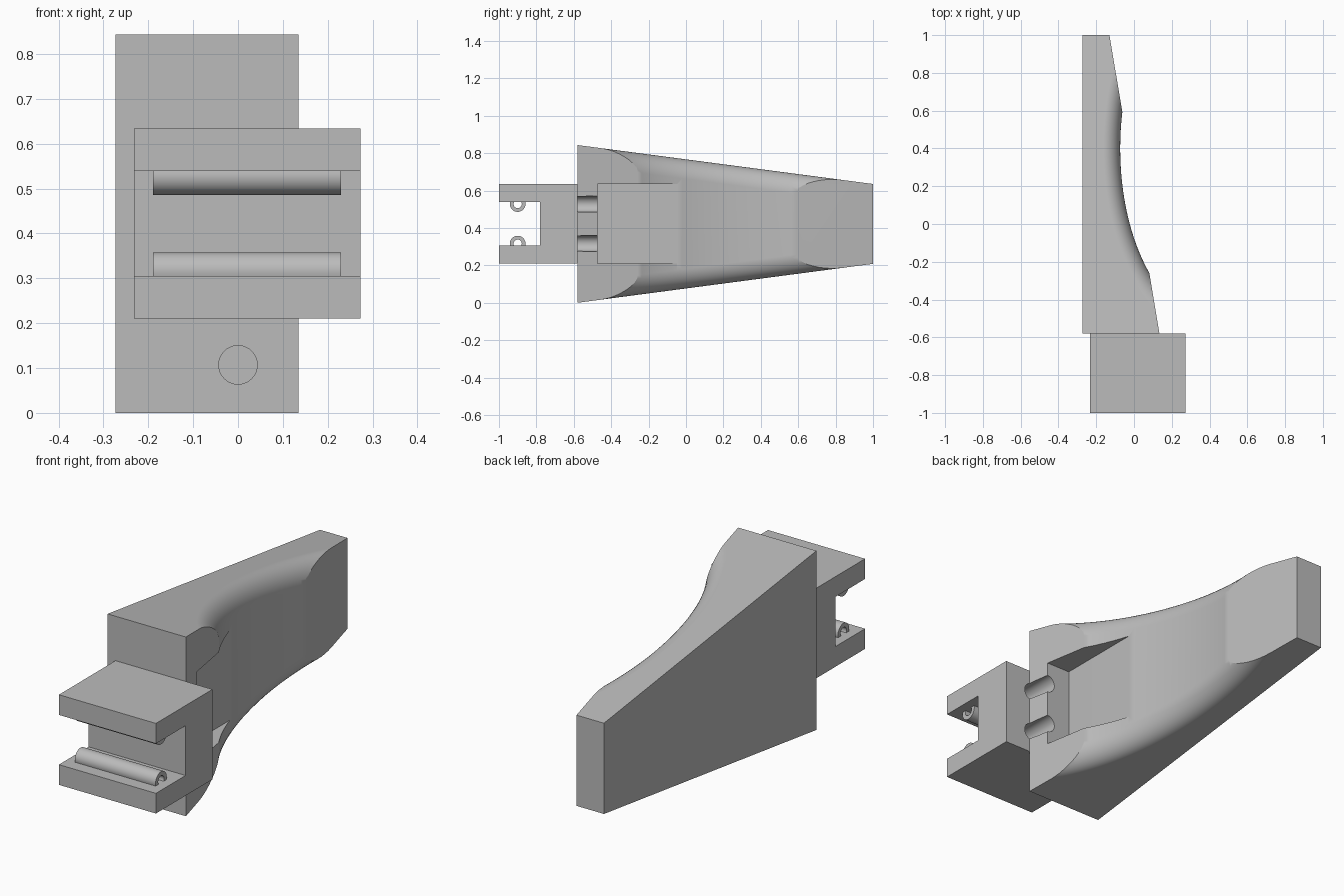
import bpy
import bmesh
from math import cos, sin, pi, asin, sqrt
from mathutils import Matrix, Vector

cube = bpy.data.objects.get("Cube")
if cube:
    bpy.data.objects.remove(cube)

mat = bpy.data.materials.new("light_grey")
mat.use_nodes = True
GREY = (0.5, 0.5, 0.5, 1)
mat.diffuse_color = GREY
mat.node_tree.nodes["Principled BSDF"].inputs["Base Color"].default_value = GREY

LEFT, RIGHT = -0.273, 0.273
FRONT, BACK = -0.58, 1.0
HEIGHT = 0.843
MID = HEIGHT / 2
LOW, HIGH = 0.21, 0.634       # clamp and pocket height range
HOLE_R = 0.043
HOLE_Z = 0.107                # pin offset from the clamp's outer faces


def finish(bm, name):
    bmesh.ops.recalc_face_normals(bm, faces=bm.faces)
    mesh = bpy.data.meshes.new(name)
    bm.to_mesh(mesh)
    bm.free()
    mesh.materials.append(mat)
    ob = bpy.data.objects.new(name, mesh)
    bpy.context.collection.objects.link(ob)
    return ob


def prism(name, profile, x0, x1):
    """Extrude a (y, z) outline along x."""
    bm = bmesh.new()
    face = bm.faces.new([bm.verts.new((x0, y, z)) for y, z in profile])
    out = bmesh.ops.extrude_face_region(bm, geom=[face])
    verts = [v for v in out["geom"] if isinstance(v, bmesh.types.BMVert)]
    bmesh.ops.translate(bm, verts=verts, vec=(x1 - x0, 0, 0))
    return finish(bm, name)


def pin(name, x, z, y0, y1):
    """Round cutter running along y."""
    bm = bmesh.new()
    place = Matrix.Translation((x, (y0 + y1) / 2, z)) @ Matrix.Rotation(pi / 2, 4, 'X')
    bmesh.ops.create_cone(bm, cap_ends=True, segments=40, radius1=HOLE_R,
                          radius2=HOLE_R, depth=y1 - y0, matrix=place)
    return finish(bm, name)


def cut(ob, cutter):
    cutter.hide_render = True
    mod = ob.modifiers.new("cut", 'BOOLEAN')
    mod.operation, mod.solver, mod.object = 'DIFFERENCE', 'EXACT', cutter
    bpy.context.view_layer.objects.active = ob
    bpy.ops.object.modifier_apply(modifier=mod.name)


def smooth(ob):
    bpy.ops.object.select_all(action='DESELECT')
    ob.select_set(True)
    bpy.context.view_layer.objects.active = ob
    bpy.ops.object.shade_smooth_by_angle(angle=0.4)
    mod = ob.modifiers.new("weighted_normals", 'WEIGHTED_NORMAL')
    mod.keep_sharp = True


# Tapered body: a swept elliptical face with rounded upper and lower edges
A, B, CY, X_MIN = 0.503, 0.915, 0.4, -0.073
ROUND, ROUND_Z = 0.09, 0.105
STATIONS, ARC = 72, 10


def top_z(y):
    return HEIGHT - 0.208 * (y - FRONT) / (BACK - FRONT)


def station(t):
    p = Vector((X_MIN + A * (1 - cos(t)), CY + B * sin(t)))
    inward = Vector((-B * cos(t), A * sin(t))).normalized()
    upper = []
    for i in range(ARC + 1):
        a = pi / 2 * i / ARC
        q = p + inward * ROUND * (1 - cos(a))
        upper.append((q.x, q.y, top_z(q.y) - ROUND_Z * (1 - sin(a))))
    upper.append((LEFT, q.y, top_z(q.y)))
    lower = [(x, y, HEIGHT - z) for x, y, z in reversed(upper)]
    return lower + upper


bm = bmesh.new()
t0, t1 = -pi / 2, asin(0.87)
rows = [[bm.verts.new(c) for c in station(t0 + (t1 - t0) * i / STATIONS)]
        for i in range(STATIONS + 1)]
n = len(rows[0])
for r0, r1 in zip(rows, rows[1:]):
    for j in range(n):
        k = (j + 1) % n
        bm.faces.new((r0[j], r0[k], r1[k], r1[j]))
for row in (rows[0], rows[-1]):
    bm.faces.new((row[0], row[1], row[-2], row[-1]))
    bm.faces.new(row[1:-1])
bmesh.ops.recalc_face_normals(bm, faces=bm.faces)
# Trim to the flat side, front, slanted tip and end
trims = [((RIGHT, 0, 0), (1, 0, 0)), ((0, FRONT, 0), (0, -1, 0)),
         ((-0.063, 0.6, 0), (0.4, 0.067, 0)), ((0, BACK, 0), (0, 1, 0))]
for co, no in trims:
    res = bmesh.ops.bisect_plane(bm, geom=bm.verts[:] + bm.edges[:] + bm.faces[:],
                                 plane_co=co, plane_no=Vector(no).normalized(),
                                 clear_outer=True, dist=1e-5)
    edges = [e for e in res["geom_cut"]
             if isinstance(e, bmesh.types.BMEdge) and e.is_boundary]
    bmesh.ops.edgeloop_fill(bm, edges=edges)
bmesh.ops.dissolve_limit(bm, angle_limit=0.001, verts=bm.verts, edges=bm.edges)
body = finish(bm, "tapered_body")

# Clamp with an open channel at the front
C0, C1, CHANNEL = 0.305, 0.539, -0.78
clamp = prism("channel_clamp", [
    (-1, LOW), (FRONT, LOW), (FRONT, HIGH), (-1, HIGH),
    (-1, C1), (CHANNEL, C1), (CHANNEL, C0), (-1, C0)], -0.232, RIGHT)

# Pocket behind the clamp, with two bores, and a blind hole low on the front
pocket = prism("pocket_cutter", [(-0.473, LOW), (0.3, LOW), (0.3, HIGH), (-0.473, HIGH)],
               -0.009, 0.6)
cutters = [pocket]
cut(body, pocket)
for z in (LOW + HOLE_Z, HIGH - HOLE_Z):
    bore = pin("bore_cutter", 0.12, z, -0.7, -0.4)
    cut(body, bore)
    cut(clamp, bore)
    cutters.append(bore)
front_hole = pin("front_hole_cutter", 0, HOLE_Z, -0.7, -0.42)
cut(body, front_hole)
cutters.append(front_hole)
for c in cutters:
    bpy.data.objects.remove(c)


# Hollow rods seated on the inner faces of the channel
def arc(radius, sink):
    a0 = -pi - asin(sink / radius)
    a1 = asin(sink / radius)
    return [(radius * cos(a0 + (a1 - a0) * i / 24), radius * sin(a0 + (a1 - a0) * i / 24))
            for i in range(25)]


SINK = 0.011
ring = arc(HOLE_R - 0.001, SINK) + arc(0.022, SINK)[::-1]
rods = []
for name, side, seat in (("upper_rod", 1, C1), ("lower_rod", -1, C0)):
    outline = [(y - 0.9, seat + side * (z - SINK)) for y, z in ring]
    rods.append(prism(name, outline, -0.19, 0.23))

for ob in [body, clamp] + rods:
    smooth(ob)
